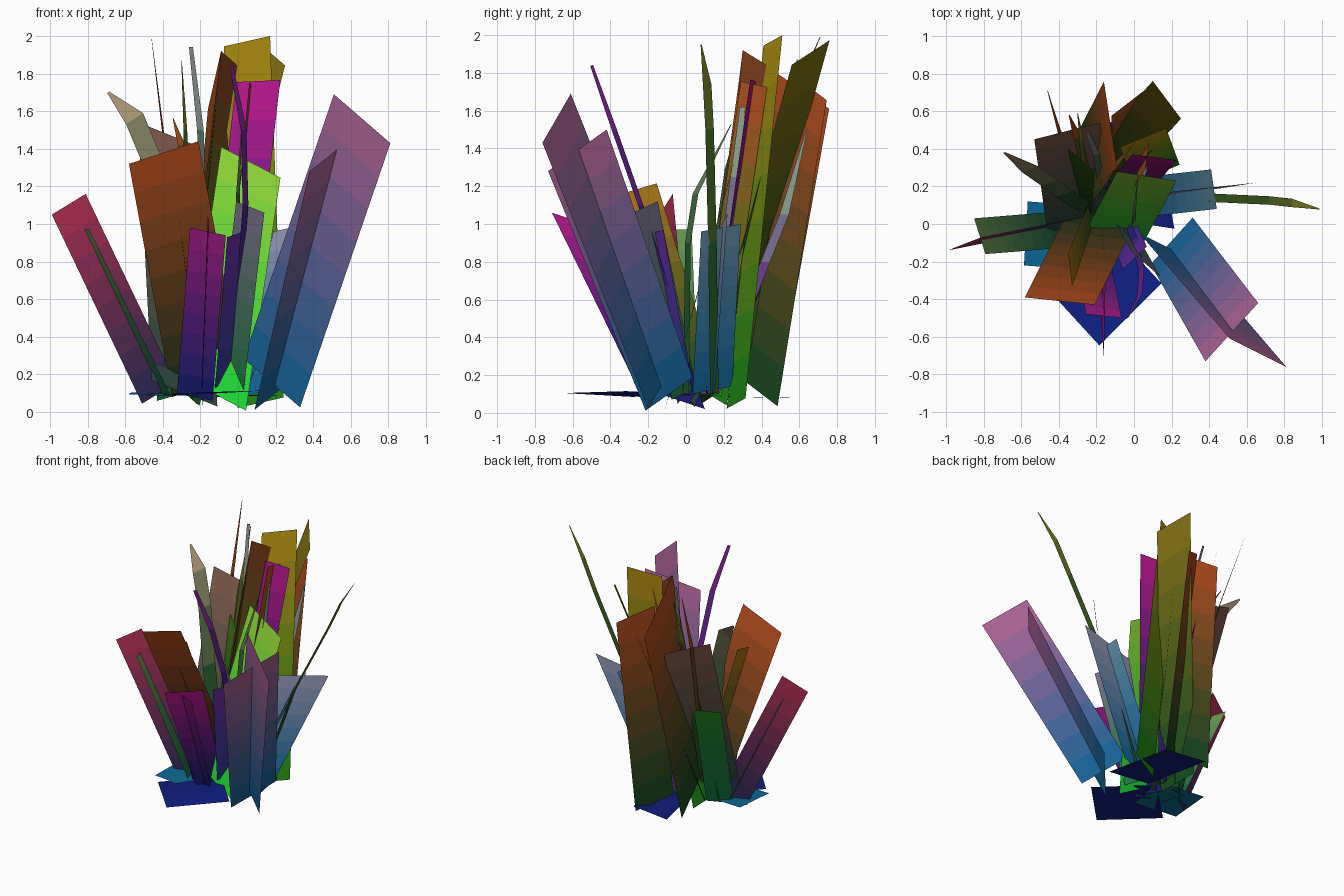
import bpy
from mathutils import Vector

BANDS = 8


def paint(name, rgb):
    m = bpy.data.materials.new(name)
    m.diffuse_color = [min(1, c * 1.1) ** 2.2 for c in rgb] + [1]
    return m


def strip(name, pairs, low, high):
    """Ribbon of flat quads through left/right pairs, coloured from low to high."""
    verts = [p for pair in pairs for p in pair]
    n = len(pairs) - 1
    me = bpy.data.meshes.new(name)
    me.from_pydata(verts, [], [(2 * i, 2 * i + 1, 2 * i + 3, 2 * i + 2) for i in range(n)])
    for i in range(n):
        t = (i + 0.5) / n
        me.materials.append(paint(name + "_colour", [a + (b - a) * t for a, b in zip(low, high)]))
        me.polygons[i].material_index = i
    ob = bpy.data.objects.new(name, me)
    bpy.context.collection.objects.link(ob)


def card(name, base, tip, w, low, high, taper=1.0):
    """Flat leaf card: base and tip are edge centres, w spans the tip edge."""
    base, tip, w = Vector(base), Vector(tip), Vector(w)
    pairs = []
    for i in range(BANDS + 1):
        t = i / BANDS
        c = base.lerp(tip, t)
        h = w * 0.5 * (taper + (1 - taper) * t)
        pairs.append((c - h, c + h))
    strip(name, pairs, low, high)


def blade(name, points, w, low, high, end=0.06):
    """Narrow bent blade, base first, narrowed at the tip."""
    pts, w = [Vector(p) for p in points], Vector(w)
    n = len(pts) - 1
    strip(name, [(p - w * s, p + w * s) for p, s in
                 ((p, 0.5 if i < n else end) for i, p in enumerate(pts))], low, high)


NAVY, BLUE, TEAL = (.08, .12, .42), (.07, .36, .55), (.07, .4, .42)
GREEN, DARK = (.1, .5, .1), (.07, .25, .12)
OLIVE, RUST, BROWN = (.68, .52, .09), (.65, .27, .12), (.48, .33, .28)
MAGENTA, CRIMSON, MAUVE = (.68, .1, .5), (.65, .18, .3), (.65, .36, .54)
SLATE, VIOLET, TAN = (.42, .38, .48), (.36, .16, .55), (.65, .54, .44)

# Left-leaning crossed leaves
card("left_leaf", (-.42, -.01, .1), (-.9, -.105, 1.105), (.18, .07, .11), (.15, .15, .3), CRIMSON)
card("left_leaf_cross", (-.39, -.03, .09), (-.82, -.065, .97), (.06, -.19, 0), (.1, .35, .25), (.4, .55, .3))

# Wide front-right crossed leaves
card("right_leaf", (.18, -.125, .155), (.66, -.685, 1.56), (.3, -.15, -.26), BLUE, MAUVE)
card("right_leaf_cross", (.2, -.09, .1), (.52, -.575, 1.39), (.28, .31, .22), BLUE, MAUVE, .8)

# Rust front-left crossed leaves
card("rust_leaf", (-.165, .05, .14), (-.395, -.41, 1.38), (.37, -.04, .12), (.1, .18, .1), RUST)
card("rust_leaf_cross", (-.2, .1, .1), (-.34, -.24, 1.19), (-.02, .17, .05), DARK, (.62, .42, .1))

# Short magenta leaves at the front
card("front_leaf", (-.23, -.13, .08), (-.16, -.49, .96), (.19, -.02, -.04), NAVY, (.6, .12, .48))
card("front_leaf_cross", (-.19, -.08, .08), (-.155, -.47, .98), (.01, .48, -.16), NAVY, MAGENTA, .75)

# Bright green centre leaf and the slate pair in front of it
card("lime_leaf", (-.115, -.09, .09), (.068, .255, 1.328), (.315, -.05, -.165), (.1, .75, .2), (.52, .75, .2))
card("slate_leaf", (-.05, -.01, .1), (.065, -.215, 1.09), (.15, -.13, -.06), (.1, .4, .2), SLATE)
card("violet_leaf", (-.06, -.03, .15), (.005, -.18, .95), (.125, .12, .04), (.15, .2, .5), VIOLET)

# Pale right-hand crossed leaves
card("pale_leaf", (.1, .14, .1), (.42, .195, 1.01), (.465, .05, .1), BLUE, (.55, .55, .65), .5)
card("pale_leaf_cross", (.02, .14, .12), (.425, .185, .98), (.03, -.21, -.04), BLUE, (.35, .5, .58))

# Tall olive and rust leaves at the back
card("tall_leaf", (.12, .265, .05), (.048, .46, 1.972), (.245, .1, .055), GREEN, OLIVE)
card("tall_leaf_cross", (-.28, .16, .1), (.175, .66, 1.908), (.15, -.2, -.13), DARK, (.47, .39, .08))
card("back_leaf", (-.27, .285, .22), (-.125, .53, 1.765), (-.07, .455, -.31), DARK, RUST, .87)
card("back_leaf_cross", (0, .4, .1), (-.01, .66, 1.72), (.22, .17, -.13), DARK, RUST)
card("inner_rust_leaf", (-.26, .15, .08), (-.045, .365, 1.88), (.09, .13, -.08), GREEN, (.48, .22, .12))
card("magenta_leaf", (-.08, .12, .1), (.107, .355, 1.76), (.235, -.03, .01), NAVY, MAGENTA)
card("magenta_leaf_cross", (-.08, .12, .1), (.07, .36, 1.74), (.02, .14, -.03), GREEN, RUST)

# Back-left leaves
card("brown_leaf", (-.285, 0, .1), (-.355, .495, 1.47), (.35, .09, -.14), (.15, .25, .22), BROWN)
card("brown_leaf_cross", (-.3, .05, .1), (-.28, .34, 1.2), (.14, -.12, -.05), DARK, (.25, .42, .1))
card("back_left_leaf", (-.36, .08, .08), (-.42, .325, .92), (.14, .15, .04), (.08, .4, .25), (.15, .45, .12))

# Flat leaves lying at the foot
card("ground_leaf_front", (-.35, -.12, .09), (-.02, -.48, .11), (.33, .33, .01), NAVY, (.08, .14, .5))
card("ground_leaf_left", (-.575, -.05, .1), (-.2, -.08, .09), (.02, .34, .01), BLUE, TEAL)
card("ground_leaf_back", (-.05, .53, .08), (.05, .0, .09), (.33, -.05, 0), NAVY, NAVY)

# Narrow bent blades
OLIVE_B, GREY = (.48, .47, .15), (.52, .52, .52)
blade("blade_right", [(.1, .15, .1), (.4, .14, .9), (.72, .125, 1.5), (.84, .112, 1.74), (.985, .08, 1.95)],
      (0, .045, 0), DARK, OLIVE_B)
blade("blade_front", [(-.05, .05, .1), (.0, -.08, .6), (.04, -.24, 1.1), (.03, -.38, 1.5), (-.035, -.5, 1.84)],
      (.03, .025, .01), NAVY, (.5, .15, .52), .3)
blade("blade_tan", [(-.2, .05, .1), (-.37, .16, .9), (-.45, .22, 1.32), (-.55, .29, 1.56), (-.69, .38, 1.7)],
      (.09, .03, .06), DARK, TAN)
blade("blade_tall_left", [(-.25, .1, .1), (-.33, .32, .9), (-.4, .5, 1.5), (-.46, .71, 1.99)],
      (.01, .03, 0), DARK, RUST)
blade("blade_grey", [(-.15, .1, .1), (-.18, .25, .9), (-.2, .37, 1.5), (-.25, .49, 1.94)],
      (.035, .01, 0), DARK, GREY, .3)
blade("blade_olive", [(-.25, .12, .1), (-.27, .3, .9), (-.28, .45, 1.5), (-.3, .59, 1.87)],
      (.02, .03, 0), DARK, OLIVE_B)
blade("blade_rust", [(-.22, .1, .1), (-.26, .3, .9), (-.3, .46, 1.42), (-.345, .58, 1.56)],
      (.04, .02, 0), DARK, RUST)
blade("blade_grey_green", [(-.03, 0, .1), (0, .01, .9), (.0, .05, 1.16), (.02, .24, 1.53)],
      (.02, .03, 0), DARK, (.38, .45, .32))
blade("blade_light_inner", [(-.05, .1, .1), (.03, .2, .8), (.05, .26, 1.25), (.07, .3, 1.62)],
      (.0, .05, 0), VIOLET, (.55, .68, .52), .3)
blade("blade_light_back", [(-.05, .15, .1), (.05, .42, .8), (.1, .52, 1.05), (.15, .64, 1.5)],
      (.04, .05, 0), VIOLET, (.55, .68, .52))
